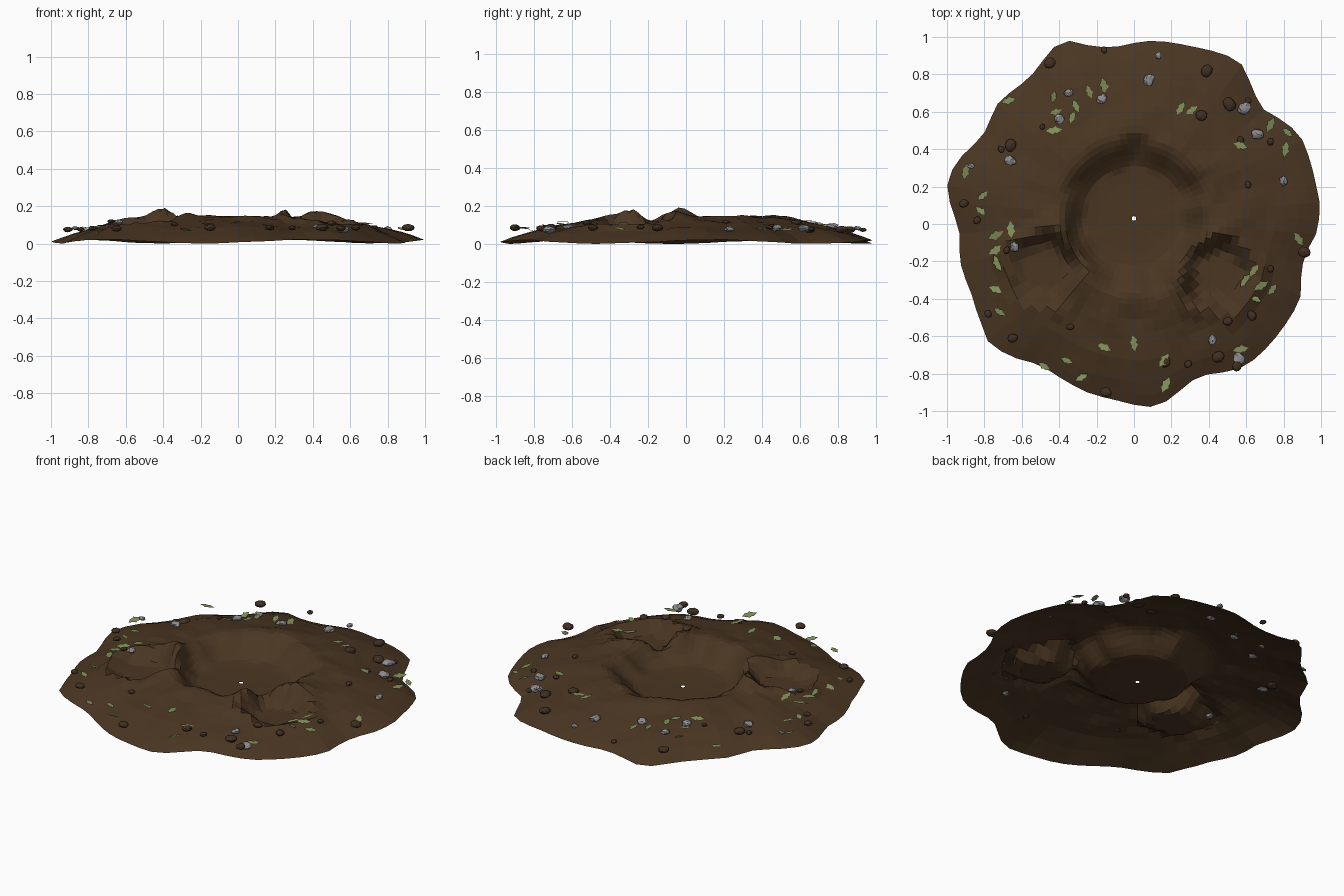
import bpy, bmesh, math, random
from mathutils import Vector, Matrix, noise

if "Cube" in bpy.data.objects:
    bpy.data.objects.remove(bpy.data.objects["Cube"])

random.seed(4)
CX, CY = 0.0, 0.03          # centre of the main crater


def material(name, rgb):
    m = bpy.data.materials.new(name)
    m.diffuse_color = (*rgb, 1)
    m.use_nodes = True
    m.node_tree.nodes["Principled BSDF"].inputs["Base Color"].default_value = m.diffuse_color
    return m


soil = material("brown soil", (0.069, 0.037, 0.016))
clod = material("dark clod", (0.052, 0.029, 0.016))
stone = material("grey stone", (0.27, 0.27, 0.28))
leaf = material("leaf green", (0.22, 0.28, 0.10))


def finish(bm, name, mat):
    me = bpy.data.meshes.new(name)
    bm.to_mesh(me)
    bm.free()
    me.materials.append(mat)
    ob = bpy.data.objects.new(name, me)
    bpy.context.collection.objects.link(ob)
    return ob


# Ragged outline of the mound, counter-clockwise from the right
OUTLINE = [(.995, .1), (.97, .22), (.9, .45), (.82, .54), (.70, .6), (.64, .7), (.58, .85),
           (.5, .9), (.3, .95), (.1, .98), (-.08, .95), (-.2, .94), (-.35, .98), (-.44, .94),
           (-.52, .82), (-.62, .73), (-.72, .66), (-.79, .5), (-.85, .43), (-.96, .32),
           (-1, .2), (-.97, .06), (-.93, -.02), (-.93, -.2), (-.87, -.37), (-.82, -.52),
           (-.78, -.63), (-.68, -.7), (-.5, -.75), (-.38, -.83), (-.25, -.9), (-.1, -.94),
           (.08, -.98), (.17, -.95), (.3, -.84), (.4, -.8), (.55, -.78), (.65, -.72),
           (.8, -.55), (.89, -.4), (.89, -.25), (.92, -.15), (.98, -.04)]
POLAR = sorted((math.atan2(y - CY, x - CX) % math.tau, math.hypot(x - CX, y - CY))
               for x, y in OUTLINE)
POLAR = [(POLAR[-1][0] - math.tau, POLAR[-1][1])] + POLAR + [(POLAR[0][0] + math.tau, POLAR[0][1])]
# Height against relative radius: floor, crater wall, rim, outer slope
PROFILE = [(0, .032), (.2, .035), (.28, .042), (.33, .075), (.40, .13), (.445, .148), (.54, .135),
           (.65, .115), (.78, .09), (.9, .055), (1, .016), (1.2, .016)]


def lerp_table(table, x):
    for (x0, y0), (x1, y1) in zip(table, table[1:]):
        if x <= x1:
            return y0 + (y1 - y0) * (x - x0) / (x1 - x0)
    return table[-1][1]


def bump(x, y, px, py, s):
    return math.exp(-((x - px) ** 2 + (y - py) ** 2) / (s * s))


# Side pits: x, y, radius, floor height
PITS = [(-.48, -.24, .21, .065), (.45, -.27, .21, .055)]


def height(x, y):
    a = math.atan2(y - CY, x - CX)
    r = math.hypot(x - CX, y - CY)
    t = r / lerp_table(POLAR, a % math.tau)
    wob = 1.04 - .03 * math.sin(a) + .035 * math.sin(7 * a + .6) + .025 * math.sin(11 * a)
    mix = min(1, max(0, (r - .45) / .3))
    z = lerp_table(PROFILE, t * mix + r * wob * (1 - mix))
    k = min(1, max(0, (r - .29) / .08))
    # broken ground
    z += k * (.015 * bump(x, y, .3, .33, .12) + .015 * bump(x, y, -.2, .45, .12)
              + .03 * noise.noise(Vector((x * 7, y * 7, 1.7))) * max(0, 1.1 - t)
              + .008 * noise.noise(Vector((x * 17, y * 17, 4.2))) * max(0, 1.1 - t))
    # pits with raised lips
    for px, py, pr, floor in PITS:
        ang = math.atan2(y - py, x - px)
        d = math.hypot(x - px, y - py) / (pr * (1 + .08 * math.sin(5 * ang + 1)))
        z += k * .022 * math.exp(-((d - 1.05) / .2) ** 2)
        if d < 1:
            w = min(1, (1 - d) / .45)
            w = w * w * (3 - 2 * w)
            z += (min(z, floor) - z) * w * k
    # ridges where the craters meet
    z += k * (.062 * bump(x, y, -.37, -.03, .075) + .035 * bump(x, y, .35, -.04, .075)
              + .02 * bump(x, y, -.2, -.3, .08) + .02 * bump(x, y, .22, -.28, .08))
    z += .010 * math.sin(5 * a + 1) * max(0, t - .75) / .25
    return max(0, z)


# Mound: open polar sheet with a tiny hole in the middle
SEG = 72
RINGS = [.012, .1, .19, .25, .28, .31, .34, .37, .40, .43, .46, .5, .54, .58, .62, .66, .71,
         .76, .82, .88, .94, 1.0]
bm = bmesh.new()
rows = []
for t in RINGS:
    row = []
    for i in range(SEG):
        a = math.tau * i / SEG
        r = t * (1 + (lerp_table(POLAR, a) - 1) * t ** 3)
        x, y = CX + r * math.cos(a), CY + r * math.sin(a)
        row.append(bm.verts.new((x, y, height(x, y))))
    rows.append(row)
for lo, hi in zip(rows, rows[1:]):
    for i in range(SEG):
        j = (i + 1) % SEG
        bm.faces.new((lo[i], hi[i], hi[j], lo[j]))
low = min(v.co.z for v in bm.verts)
bmesh.ops.translate(bm, verts=bm.verts, vec=(0, 0, -low))
finish(bm, "cratered_mound", soil)


def rest(x, y, gap):
    return max(height(x, y) - low + gap, .08 + random.uniform(-.008, .008))


# Loose clods and stones: x, y, radius
CLODS = [(-.45, .86, .033), (-.16, .93, .02), (.39, .82, .035), (.51, .64, .038), (.36, .58, .033),
         (.61, .66, .02), (.57, .45, .02), (.73, .44, .02), (-.49, .52, .016), (-.66, .42, .035),
         (-.91, .11, .026), (-.84, .02, .022), (-.78, -.48, .023), (-.65, -.61, .028),
         (-.34, -.55, .02), (-.15, -.9, .032), (.17, -.74, .028), (.29, -.75, .022),
         (.45, -.71, .035), (.55, -.76, .03), (.63, -.49, .028), (.5, -.52, .026),
         (.91, -.15, .035), (.73, -.24, .02), (.61, .21, .02), (-.68, -.14, .02), (-.71, .4, .02)]
STONES = [(.08, .77, .032), (-.17, .67, .03), (-.35, .7, .025), (-.4, .56, .03), (-.66, .34, .032),
          (.59, .62, .036), (.66, .48, .032), (.8, .23, .025), (.56, -.72, .034), (.42, -.62, .025),
          (-.64, -.12, .026), (.13, .9, .02), (-.87, .31, .018)]


def scatter(name, spots, mat, sub, jitter):
    bm = bmesh.new()
    for x, y, r in spots:
        m = (Matrix.Translation((x, y, rest(x, y, .006)))
             @ Matrix.Rotation(random.uniform(0, 6.28), 4, 'Z')
             @ Matrix.Diagonal((r, r * .85, r * .55, 1)))
        new = bmesh.ops.create_icosphere(bm, subdivisions=sub, radius=1)["verts"]
        for v in new:
            v.co = m @ (v.co * random.uniform(1 - jitter, 1 + jitter))
    finish(bm, name, mat)


scatter("soil_clods", CLODS, clod, 2, .06)
scatter("grey_stones", STONES, stone, 2, .2)

# Fallen leaves: small ragged blades
LEAVES = [(-.43, .68), (-.42, .6), (-.31, .63), (-.24, .71), (-.16, .74), (-.67, .66), (-.33, .57),
          (.25, .62), (.31, .61), (.57, .42), (.73, .53), (.82, .49), (.81, .4), (-.9, .28),
          (-.81, .15), (-.82, .07), (-.74, -.06), (-.74, -.14), (-.66, -.03), (-.73, -.21),
          (-.74, -.35), (-.72, -.47), (-.48, -.76), (-.36, -.73), (-.28, -.82), (-.16, -.66),
          (0, -.64), (.17, -.86), (.16, -.73), (.64, -.25), (.6, -.3), (.68, -.33), (.74, -.35),
          (.65, -.4), (.88, -.08), (.57, -.67), (-.43, .5)]
BLADE = [(-.5, 0), (-.2, -.16), (-.12, -.26), (.05, -.17), (.2, -.2), (.5, 0),
         (.2, .16), (.12, .26), (-.05, .17), (-.2, .2)]
bm = bmesh.new()
for x, y in LEAVES:
    s = random.uniform(.07, .1)
    m = (Matrix.Translation((x, y, rest(x, y, .012)))
         @ Matrix.Rotation(random.uniform(0, 6.28), 4, 'Z')
         @ Matrix.Rotation(random.uniform(-.2, .2), 4, 'Y')
         @ Matrix.Rotation(random.uniform(-.3, .3), 4, 'X'))
    bm.faces.new([bm.verts.new(m @ Vector((u * s, v * s, 0))) for u, v in BLADE])
finish(bm, "fallen_leaves", leaf)
